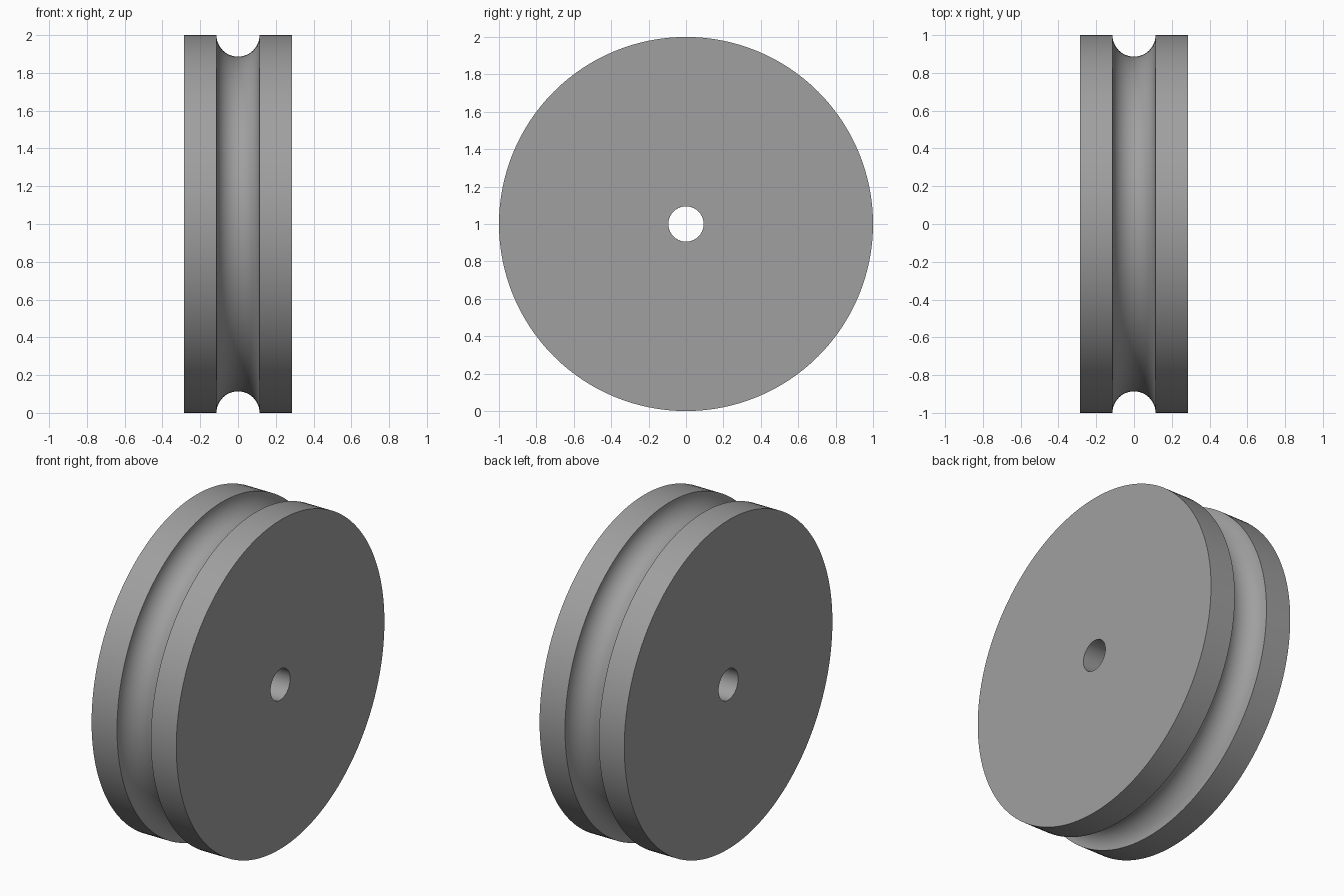
import bpy, bmesh, math

if "Cube" in bpy.data.objects:
    bpy.data.objects.remove(bpy.data.objects["Cube"])

SEGMENTS = 128
HALF_WIDTH, RADIUS = 0.285, 1.0
GROOVE_RADIUS, BORE_RADIUS = 0.114, 0.094
GROOVE_STEPS = 24

# Closed half-section as (x, radius): bore, side, rim, round groove, rim, side
profile = [(-HALF_WIDTH, BORE_RADIUS), (-HALF_WIDTH, RADIUS)]
for i in range(GROOVE_STEPS + 1):
    a = math.pi * i / GROOVE_STEPS
    profile.append((-GROOVE_RADIUS * math.cos(a), RADIUS - GROOVE_RADIUS * math.sin(a)))
profile += [(HALF_WIDTH, RADIUS), (HALF_WIDTH, BORE_RADIUS)]

# Revolve the section around the x axle
bm = bmesh.new()
rings = []
for s in range(SEGMENTS):
    t = 2 * math.pi * s / SEGMENTS
    rings.append([bm.verts.new((x, r * math.cos(t), 1 + r * math.sin(t))) for x, r in profile])
n = len(profile)
for s in range(SEGMENTS):
    a, b = rings[s], rings[(s + 1) % SEGMENTS]
    for i in range(n):
        j = (i + 1) % n
        bm.faces.new((a[i], a[j], b[j], b[i]))
bmesh.ops.recalc_face_normals(bm, faces=bm.faces)

mesh = bpy.data.meshes.new("pulley_wheel")
bm.to_mesh(mesh)
bm.free()
wheel = bpy.data.objects.new("pulley_wheel", mesh)
bpy.context.collection.objects.link(wheel)

# Plain grey finish
grey = bpy.data.materials.new("grey")
grey.diffuse_color = (0.35, 0.35, 0.35, 1)
grey.use_nodes = True
grey.node_tree.nodes["Principled BSDF"].inputs["Base Color"].default_value = grey.diffuse_color
mesh.materials.append(grey)

# Smooth curved surfaces, crisp rim edges
bpy.context.view_layer.objects.active = wheel
wheel.select_set(True)
bpy.ops.object.shade_smooth_by_angle(angle=math.radians(30))
